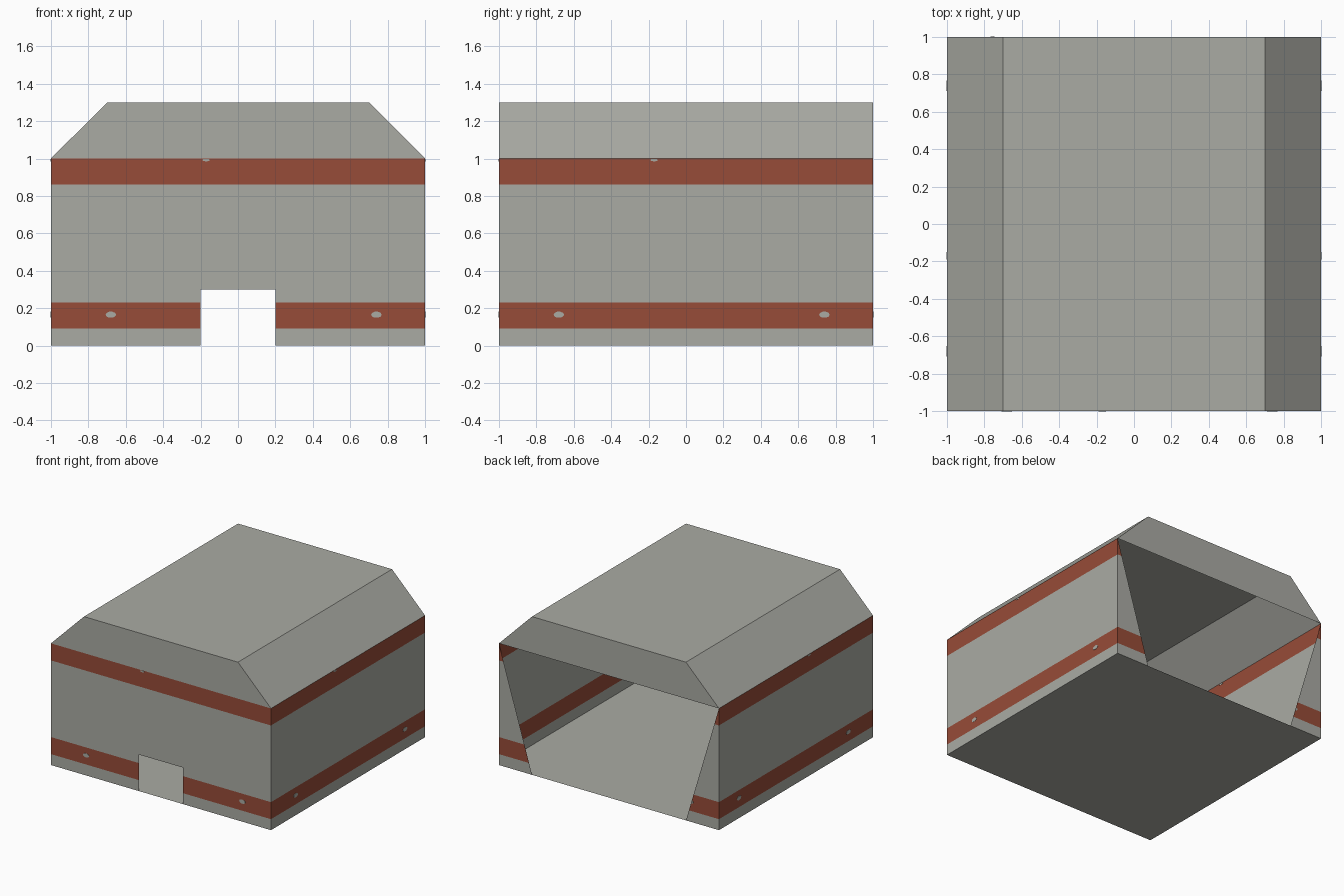
import bpy, bmesh, math
from mathutils import Vector

if "Cube" in bpy.data.objects:
    bpy.data.objects.remove(bpy.data.objects["Cube"])


def srgb(r, g, b):
    lin = [((c / 255 + 0.055) / 1.055) ** 2.4 for c in (r, g, b)]
    return (*lin, 1.0)


def material(name, color):
    m = bpy.data.materials.new(name)
    m.diffuse_color = color
    m.use_nodes = True
    m.node_tree.nodes["Principled BSDF"].inputs["Base Color"].default_value = m.diffuse_color
    return m


GREY = material("concrete_grey", srgb(170, 171, 164))
RED = material("rust_red", srgb(151, 76, 56))
BANDS = [(0.09, 0.23), (0.86, 1.0)]      # painted stripe heights
# paint chips: position along wall, height, half width, half height
CHIPS = [(-0.68, 0.165, 0.028, 0.017), (0.74, 0.165, 0.028, 0.017),
         (-0.17, 0.992, 0.02, 0.007)]


def finish(name, bm):
    mesh = bpy.data.meshes.new(name)
    bm.to_mesh(mesh)
    bm.free()
    mesh.materials.append(GREY)
    mesh.materials.append(RED)
    ob = bpy.data.objects.new(name, mesh)
    bpy.context.collection.objects.link(ob)
    return ob


def sheet(name, polys, outward, striped=False):
    """Thin surface from polygons, facing outward, striped by height."""
    bm = bmesh.new()
    for p in polys:
        bm.faces.new([bm.verts.new(v) for v in p])
    bmesh.ops.remove_doubles(bm, verts=bm.verts, dist=1e-5)
    if striped:
        for z in (0.09, 0.23, 0.86):
            bmesh.ops.bisect_plane(bm, geom=bm.verts[:] + bm.edges[:] + bm.faces[:],
                                   plane_co=(0, 0, z), plane_no=(0, 0, 1))
    bm.normal_update()
    for f in bm.faces:
        if f.normal.dot(Vector(outward)) < 0:
            f.normal_flip()
        z = f.calc_center_median().z
        if striped and any(a < z < b for a, b in BANDS):
            f.material_index = 1
    return finish(name, bm)


def chip(name, place, c, limit=None):
    """Chip of bare grey, a very thin plate showing on both wall faces."""
    u0, z0, ru, rz = c
    bm = bmesh.new()
    ring = []
    for i in range(10):
        a = math.tau * i / 10
        u, z = u0 + ru * math.cos(a), z0 + rz * math.sin(a)
        if limit:
            u = min(u, limit(z))
        ring.append((u, z))
    lo = [bm.verts.new(place(u, z, -0.002)) for u, z in ring]
    hi = [bm.verts.new(place(u, z, 0.002)) for u, z in ring]
    bm.faces.new(lo[::-1])
    bm.faces.new(hi)
    for i in range(10):
        j = (i + 1) % 10
        bm.faces.new((lo[i], lo[j], hi[j], hi[i]))
    bmesh.ops.recalc_face_normals(bm, faces=bm.faces)
    finish(name, bm)


def upright(x0, x1, z0, z1, y):
    return [(x0, y, z0), (x1, y, z0), (x1, y, z1), (x0, y, z1)]


# floor
sheet("floor", [[(-1, -1, 0), (1, -1, 0), (1, 1, 0), (-1, 1, 0)]], (0, 0, -1))

# front wall around the low doorway
sheet("front_wall", [upright(-1, -0.2, 0, 0.3, -1), upright(0.2, 1, 0, 0.3, -1),
                     upright(-1, -0.2, 0.3, 1, -1), upright(-0.2, 0.2, 0.3, 1, -1),
                     upright(0.2, 1, 0.3, 1, -1)], (0, -1, 0), True)
for i, c in enumerate(CHIPS):
    chip(f"front_paint_chip_{i}", lambda u, z, d: (u, -1 + d, z), c)

# side walls and the triangular back posts beside the wide opening
for s, side in ((-1, "left"), (1, "right")):
    sheet(f"{side}_wall", [[(s, -1, 0), (s, 1, 0), (s, 1, 1), (s, -1, 1)]], (s, 0, 0), True)
    for i, c in enumerate(CHIPS):
        chip(f"{side}_paint_chip_{i}", lambda u, z, d: (s + d, u, z), c)
    sheet(f"{side}_back_post", [[(s, 1, 0), (s * 0.7, 1, 0), (s, 1, 1)]], (0, 1, 0), True)
chip("back_paint_chip", lambda u, z, d: (u, 1 + d, z), (-0.74, 0.165, 0.028, 0.017),
     lambda z: -(0.7 + 0.3 * z))

# hollow roof: flat top, two slopes and two gables
profile = [(-1, 1), (-0.7, 1.3), (0.7, 1.3), (1, 1)]
for name, k, out in (("left_roof_slope", 0, (-1, 0, 1)), ("roof_top", 1, (0, 0, 1)),
                     ("right_roof_slope", 2, (1, 0, 1))):
    (xa, za), (xb, zb) = profile[k], profile[k + 1]
    sheet(name, [[(xa, -1, za), (xb, -1, zb), (xb, 1, zb), (xa, 1, za)]], out)
for y, name in ((-1, "front_gable"), (1, "back_gable")):
    sheet(name, [[(x, y, z) for x, z in profile]], (0, y, 0))
